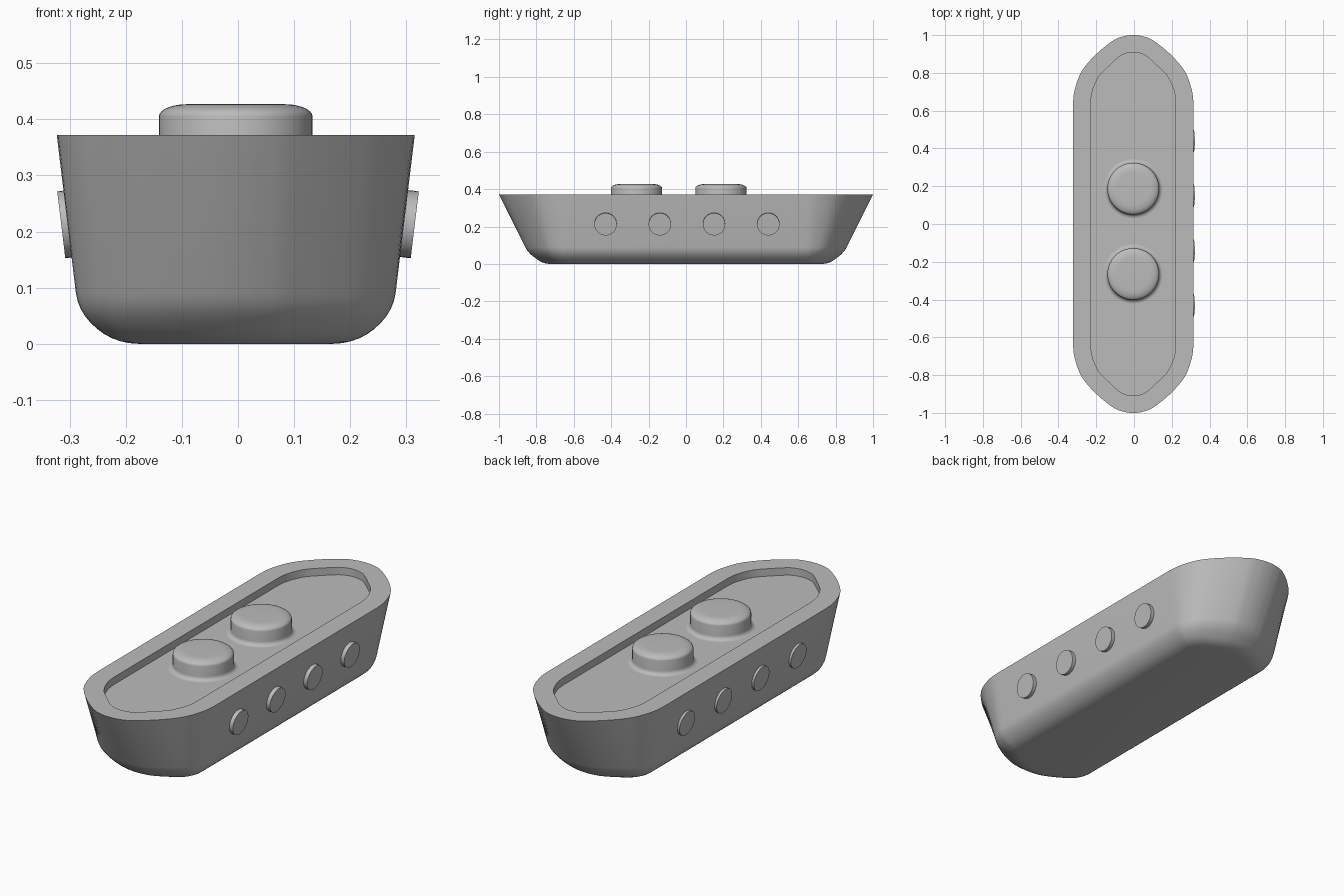
import bpy, bmesh, math
from mathutils import Vector, Matrix

if "Cube" in bpy.data.objects:
    bpy.data.objects.remove(bpy.data.objects["Cube"], do_unlink=True)

grey = bpy.data.materials.new("plain grey")
grey.use_nodes = True
grey.diffuse_color = (0.5, 0.5, 0.5, 1)
grey.node_tree.nodes["Principled BSDF"].inputs["Base Color"].default_value = (0.5, 0.5, 0.5, 1)

CX = -0.004      # hull centre line
RIM, DECK = 0.372, 0.335
CAP = 0.63       # where the straight sides end


def finish(name, bm, angle=32):
    bmesh.ops.recalc_face_normals(bm, faces=bm.faces)
    mesh = bpy.data.meshes.new(name)
    bm.to_mesh(mesh)
    bm.free()
    mesh.materials.append(grey)
    for p in mesh.polygons:
        p.use_smooth = True
    mesh.set_sharp_from_angle(angle=math.radians(angle))
    ob = bpy.data.objects.new(name, mesh)
    bpy.context.collection.objects.link(ob)
    return ob


def outline(cap, steps=5):
    """Closed loop from one end-cap quarter, mirrored twice and smoothed."""
    quarter = [Vector(p) for p in cap]
    tip = quarter[-1]
    left = [Vector((-p.x, p.y)) for p in reversed(quarter[:-1])]
    end = quarter[:-1] + [tip] + left
    before = Vector((quarter[0].x, quarter[0].y - 0.08))
    after = Vector((-before.x, before.y))
    ctrl = [before] + end + [after]
    pts = []
    for a, b, c, d in zip(ctrl, ctrl[1:], ctrl[2:], ctrl[3:]):
        for i in range(steps):
            t = i / steps
            pts.append(0.5 * (2 * b + (c - a) * t + (2 * a - 5 * b + 4 * c - d) * t * t
                              + (3 * b - a - 3 * c + d) * t ** 3))
    pts.append(end[-1])
    return pts + [-p for p in pts]


def inset(loop, d):
    n = len(loop)
    out = []
    for i, p in enumerate(loop):
        t = (loop[(i + 1) % n] - loop[i - 1]).normalized()
        out.append(p + Vector((-t.y, t.x)) * d)
    return out


def drafted(loop, z):
    """Sides lean in a little toward the keel, ends lean in more."""
    f = (RIM - z) / (RIM - 0.09)
    kx, ky = 1 - 0.107 * f, 1 - 0.38 * f
    return [Vector((p.x * kx, p.y if abs(p.y) < CAP else
                    math.copysign(CAP + (abs(p.y) - CAP) * ky, p.y))) for p in loop]


# Hull with rounded bilge, flat rim and sunken deck
outer = outline([(0.319, CAP), (0.31, 0.71), (0.272, 0.81), (0.195, 0.9),
                 (0.105, 0.972), (0.05, 0.994), (0, 1)])
inner = outline([(0.225, CAP), (0.217, 0.7), (0.182, 0.78), (0.122, 0.842),
                 (0.07, 0.888), (0.035, 0.904), (0, 0.909)])
sections = []
for i in range(10, -1, -1):
    t = i / 10 * math.pi / 2
    z = 0.09 * (1 - math.sin(t))
    sections.append((inset(drafted(outer, max(z, 0.03)), 0.105 * (1 - math.cos(t))), z))
sections += [(outer, RIM), (inner, RIM), (inner, DECK)]

bm = bmesh.new()
rings = [[bm.verts.new((p.x + CX, p.y, z)) for p in loop] for loop, z in sections]
for low, high in zip(rings, rings[1:]):
    for i in range(len(low)):
        j = (i + 1) % len(low)
        bm.faces.new((low[i], low[j], high[j], high[i]))
bm.faces.new(list(reversed(rings[0])))
bm.faces.new(rings[-1])
finish("hull", bm)


# Funnels: flared foot, straight wall, softly rounded top
def funnel(name, y, seg=48, r=0.137, top=0.427):
    prof = [(r + 0.02 * (1 - math.sin(a)), DECK + 0.02 * (1 - math.cos(a)))
            for a in (i / 5 * math.pi / 2 for i in range(6))]
    prof += [(r - 0.05 * (1 - math.cos(a)), top - 0.022 * (1 - math.sin(a)))
             for a in (i / 7 * math.pi / 2 for i in range(8))]
    bm = bmesh.new()
    loops = [[bm.verts.new((CX + q * math.cos(k * math.tau / seg),
                            y + q * math.sin(k * math.tau / seg), z))
              for k in range(seg)] for q, z in prof]
    for a, b in zip(loops, loops[1:]):
        for k in range(seg):
            m = (k + 1) % seg
            bm.faces.new((a[k], a[m], b[m], b[k]))
    bm.faces.new(loops[-1])
    finish(name, bm)


funnel("front_funnel", -0.265)
funnel("rear_funnel", 0.187)

# Portholes, tilted to follow the leaning sides
lean = math.radians(6.9)
for side, label in ((1, "left"), (-1, "right")):
    for n in range(4):
        axis = Vector((side * math.cos(lean), 0, -math.sin(lean)))
        face = Vector((side * 0.315, -0.43 + 0.29 * n, 0.212))
        mat = Matrix.Translation(face - axis * 0.02) @ axis.to_track_quat('Z', 'Y').to_matrix().to_4x4()
        bm = bmesh.new()
        bmesh.ops.create_cone(bm, cap_ends=True, segments=32, radius1=0.06,
                              radius2=0.06, depth=0.04, matrix=mat)
        finish(f"{label}_porthole_{n + 1}", bm)
